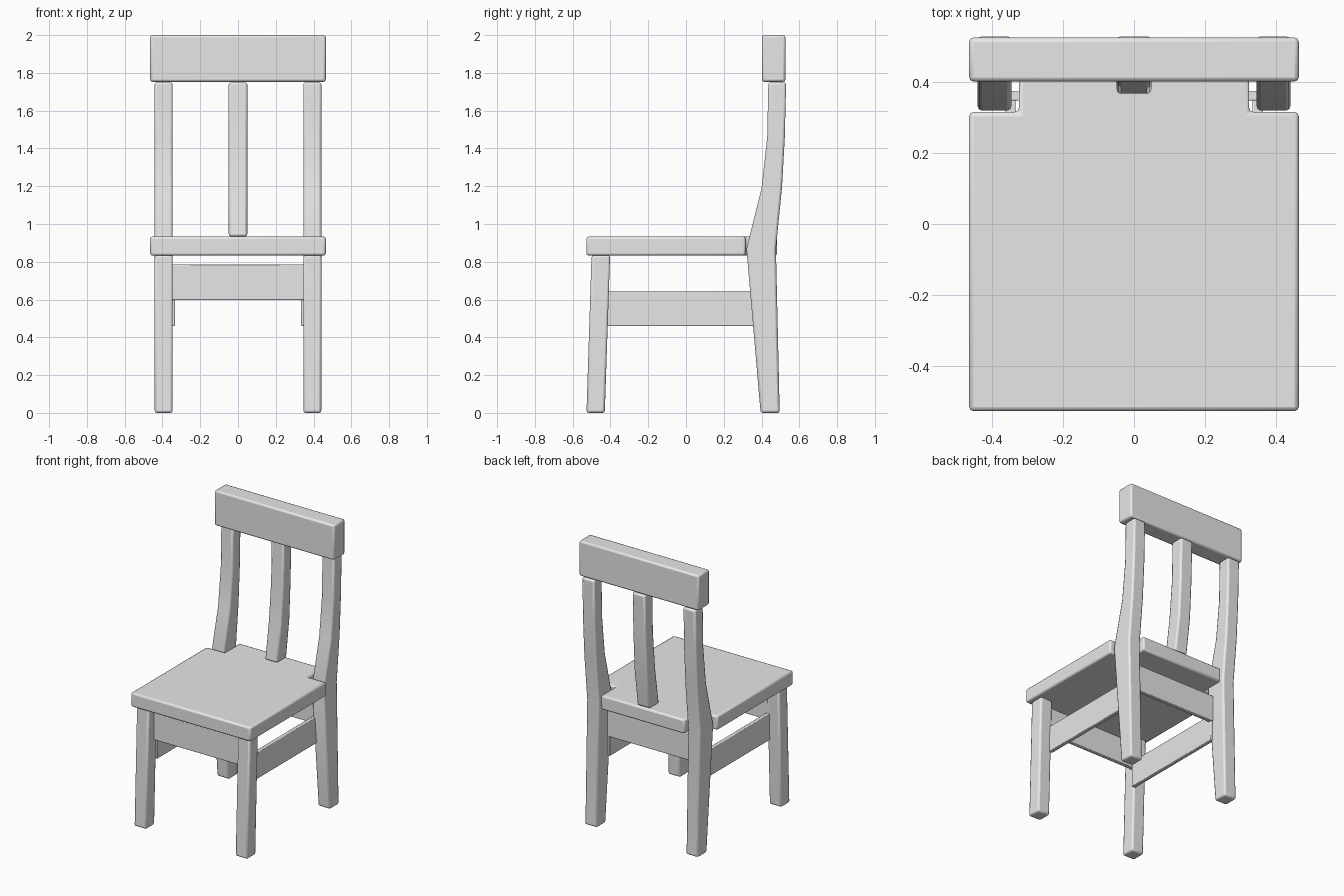
import bpy
import bmesh
import math

if "Cube" in bpy.data.objects:
    bpy.data.objects.remove(bpy.data.objects["Cube"], do_unlink=True)

wood = bpy.data.materials.new("plain grey")
wood.use_nodes = True
GREY = (0.8, 0.8, 0.8, 1)
wood.diffuse_color = GREY
wood.node_tree.nodes["Principled BSDF"].inputs["Base Color"].default_value = GREY


def finish(name, bm, bevel):
    """Turn a bmesh into a softly bevelled, shaded object."""
    bmesh.ops.recalc_face_normals(bm, faces=bm.faces)
    mesh = bpy.data.meshes.new(name)
    bm.to_mesh(mesh)
    bm.free()
    mesh.materials.append(wood)
    obj = bpy.data.objects.new(name, mesh)
    bpy.context.collection.objects.link(obj)
    mod = obj.modifiers.new("soft edges", "BEVEL")
    mod.width = bevel
    mod.segments = 2
    mod.limit_method = "ANGLE"
    mod.angle_limit = math.radians(40)
    bpy.ops.object.select_all(action="DESELECT")
    obj.select_set(True)
    bpy.context.view_layer.objects.active = obj
    bpy.ops.object.shade_smooth_by_angle(angle=math.radians(30))
    return obj


def post(name, x0, x1, stations, bevel=0.012):
    """Loft a bar upwards through (z, front y, back y) stations."""
    bm = bmesh.new()
    rings = [[bm.verts.new(p) for p in
              ((x0, f, z), (x1, f, z), (x1, b, z), (x0, b, z))]
             for z, f, b in stations]
    bm.faces.new(rings[0])
    bm.faces.new(rings[-1])
    for low, high in zip(rings, rings[1:]):
        for i in range(4):
            j = (i + 1) % 4
            bm.faces.new((low[i], low[j], high[j], high[i]))
    return finish(name, bm, bevel)


def box(name, x, y, z, bevel=0.012):
    return post(name, x[0], x[1], [(z[0], *y), (z[1], *y)], bevel)


# Seat board with a notch at each rear corner
half = [(0.465, -0.528), (0.465, 0.316), (0.325, 0.316), (0.325, 0.482)]
outline = half + [(-x, y) for x, y in reversed(half)]
bm = bmesh.new()
face = bm.faces.new([bm.verts.new((x, y, 0.833)) for x, y in outline])
top = bmesh.ops.extrude_face_region(bm, geom=[face])
for v in top["geom"]:
    if isinstance(v, bmesh.types.BMVert):
        v.co.z = 0.933
finish("seat", bm, 0.012)

# Legs and side rails, mirrored left and right
rear_profile = [(0, 0.395, 0.496), (0.87, 0.32, 0.476), (1.19, 0.40, 0.508),
                (1.46, 0.43, 0.523), (1.75, 0.436, 0.53)]
front_profile = [(0, -0.527, -0.43), (0.835, -0.5, -0.402)]
for side, s in (("left", 1), ("right", -1)):
    x0, x1 = sorted((s * 0.346, s * 0.441))
    post("rear_leg_" + side, x0, x1, rear_profile)
    post("front_leg_" + side, x0, x1, front_profile)
    box("side_rail_" + side, sorted((s * 0.334, s * 0.362)),
        (-0.42, 0.37), (0.46, 0.645), 0.004)

# Front and rear rails
box("front_rail", (-0.36, 0.36), (-0.44, -0.412), (0.598, 0.785), 0.004)
box("rear_rail", (-0.36, 0.36), (0.348, 0.376), (0.598, 0.785), 0.004)

# Backrest
post("back_slat", -0.049, 0.049,
     [(0.934, 0.366, 0.472), (1.19, 0.405, 0.508),
      (1.46, 0.43, 0.523), (1.75, 0.436, 0.53)])
box("head_rail", (-0.465, 0.465), (0.402, 0.526), (1.753, 2.0))
